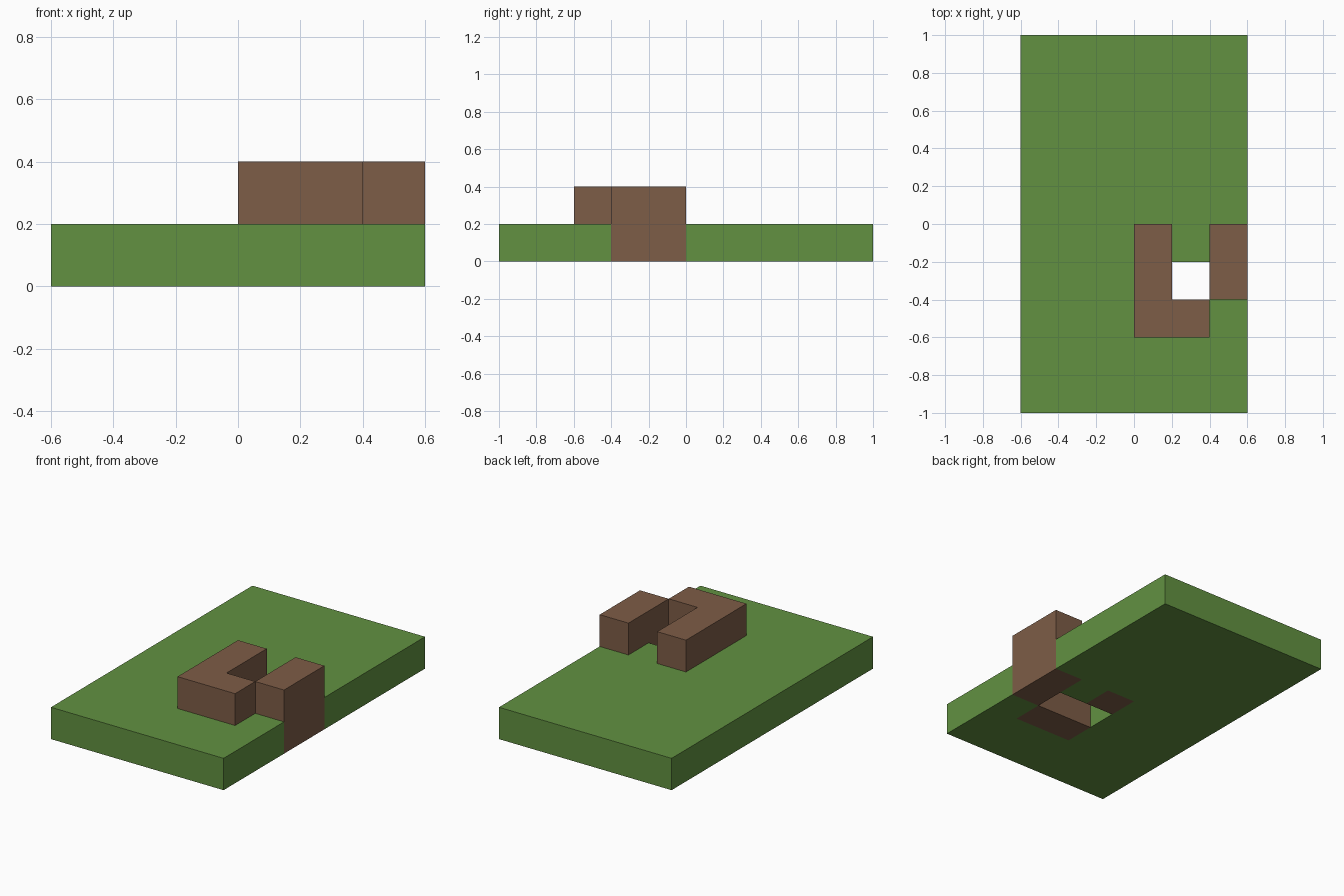
import bpy
import bmesh
from mathutils import Vector

cube = bpy.data.objects.get("Cube")
if cube:
    bpy.data.objects.remove(cube, do_unlink=True)


def make_material(name, colour):
    mat = bpy.data.materials.new(name)
    mat.use_nodes = True
    mat.diffuse_color = colour
    mat.node_tree.nodes["Principled BSDF"].inputs["Base Color"].default_value = colour
    return mat


# Block plan: grid lines and one map per layer (rows run back to front)
XS = [-0.6, 0, 0.2, 0.4, 0.6]
YS = [1, 0, -0.2, -0.4, -0.6, -1]
ZS = [0, 0.2, 0.4]
LAYERS = [
    ["GGGG",
     "GBGB",
     "G..B",
     "GBBG",
     "GGGG"],
    ["....",
     ".B.B",
     ".B.B",
     ".BB.",
     "...."],
]
cells = {(c, r, k): kind
         for k, layer in enumerate(LAYERS)
         for r, row in enumerate(layer)
         for c, kind in enumerate(row) if kind != "."}


def build_blocks(name, kind, mat):
    """Join all blocks of one kind, leaving out faces hidden by a neighbour."""
    bm = bmesh.new()
    for cell, cell_kind in cells.items():
        if cell_kind != kind:
            continue
        for axis in range(3):
            for side in (0, 1):
                neighbour = list(cell)
                neighbour[axis] += 2 * side - 1
                if tuple(neighbour) in cells:
                    continue
                u, v = [a for a in range(3) if a != axis]
                corners = []
                for du, dv in ((0, 0), (1, 0), (1, 1), (0, 1)):
                    i = list(cell)
                    i[axis] += side
                    i[u] += du
                    i[v] += dv
                    corners.append(Vector((XS[i[0]], YS[i[1]], ZS[i[2]])))
                face = bm.faces.new([bm.verts.new(p) for p in corners])
                # Point the face away from its block
                outward = Vector((0, 0, 0))
                outward[axis] = (2 * side - 1) * (-1 if axis == 1 else 1)
                face.normal_update()
                if face.normal.dot(outward) < 0:
                    face.normal_flip()
    bmesh.ops.remove_doubles(bm, verts=bm.verts, dist=0.001)
    mesh = bpy.data.meshes.new(name)
    bm.to_mesh(mesh)
    bm.free()
    mesh.materials.append(mat)
    obj = bpy.data.objects.new(name, mesh)
    bpy.context.collection.objects.link(obj)
    return obj


# Grass slab with a pit, and the earth wall curling round it
build_blocks("grass_slab", "G", make_material("grass green", (0.122, 0.285, 0.053, 1)))
build_blocks("earth_wall", "B", make_material("earth brown", (0.207, 0.109, 0.063, 1)))
